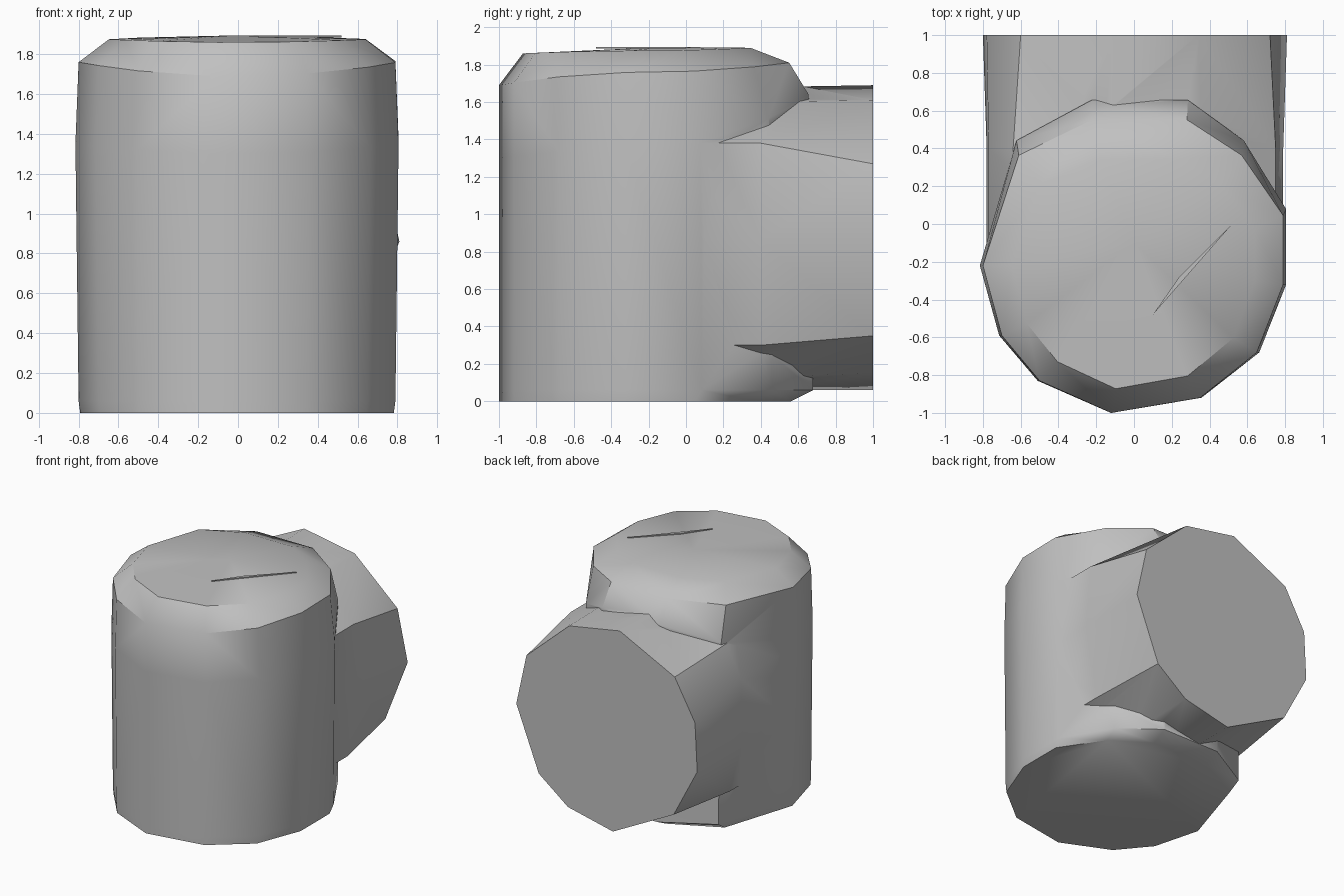
import bpy, bmesh, math
from mathutils import Vector

cube = bpy.data.objects.get("Cube")
if cube:
    bpy.data.objects.remove(cube, do_unlink=True)

# Single plain grey material
grey = bpy.data.materials.new("plain grey")
grey.use_nodes = True
colour = (0.53, 0.53, 0.53, 1)
grey.diffuse_color = colour
grey.node_tree.nodes["Principled BSDF"].inputs["Base Color"].default_value = colour


def loft(name, rings, end_peak=None):
    """Skin matching closed rings; close the ends flat, or the last with a fan."""
    bm = bmesh.new()
    loops = [[bm.verts.new(p) for p in ring] for ring in rings]
    count = len(loops[0])
    for low, high in zip(loops, loops[1:]):
        for i in range(count):
            j = (i + 1) % count
            bm.faces.new((low[i], low[j], high[j], high[i]))
    # Keep warped side quads solid for the union
    bmesh.ops.triangulate(bm, faces=bm.faces[:])
    bm.faces.new(loops[0])
    if end_peak is None:
        bm.faces.new(loops[-1])
    else:
        tip = bm.verts.new(end_peak)
        for i in range(count):
            bm.faces.new((loops[-1][i], loops[-1][(i + 1) % count], tip))
    bmesh.ops.recalc_face_normals(bm, faces=bm.faces)
    mesh = bpy.data.meshes.new(name)
    bm.to_mesh(mesh)
    bm.free()
    mesh.materials.append(grey)
    obj = bpy.data.objects.new(name, mesh)
    bpy.context.collection.objects.link(obj)
    return obj


# Upright body: one uneven outline, reshaped at each level
outline = [(-.8, -.22), (-.7, -.59), (-.5, -.83), (-.12, -1), (.35, -.92),
           (.65, -.68), (.79, -.32), (.79, .06), (.57, .4), (.28, .6),
           (-.22, .6), (-.61, .4)]
middle_y = -.2


def level(width, front, back, front_z, side_z, back_z):
    ring = []
    for x, y in outline:
        depth = y - middle_y
        scale = front if depth < 0 else back
        t = min(1, abs(depth) / .8) ** 2
        z = side_z + ((front_z if depth < 0 else back_z) - side_z) * t
        ring.append(Vector((x * width, middle_y + depth * scale, z)))
    return ring


body = loft("upright_body", [
    level(.99, 1, .95, 0, 0, 0),
    level(1, 1, 1.1, .06, .06, .06),
    level(1.02, 1, 1.07, 1.3, 1.35, 1.64),
    level(1, 1, .94, 1.69, 1.76, 1.81),
    level(.81, .84, .68, 1.86, 1.875, 1.89),
], end_peak=(0, -.1, 1.895))

# Back branch: uneven pipe whose inner end fills out to meet the body flush
open_end = [(.34, 1.61), (-.11, 1.69), (-.6, 1.45), (-.78, 1.13), (-.8, .74),
            (-.59, .34), (-.05, .06), (.35, .15), (.61, .35), (.81, .86), (.72, 1.27)]
root = [(.36, 1.6), (-.11, 1.68), (-.64, 1.5), (-.77, 1.25), (-.78, .74),
        (-.67, .32), (-.05, .06), (.35, .13), (.69, .3), (.79, .86), (.75, 1.38)]
branch = loft("back_branch", [
    [Vector((x, y, z)) for x, z in section]
    for y, section in ((-.15, root), (.4, root), (1, open_end))
])

# Join the branch into the body
join = body.modifiers.new("join branch", "BOOLEAN")
join.operation = "UNION"
join.solver = "EXACT"
join.object = branch
bpy.ops.object.select_all(action="DESELECT")
body.select_set(True)
bpy.context.view_layer.objects.active = body
bpy.ops.object.modifier_apply(modifier=join.name)
bpy.data.objects.remove(branch, do_unlink=True)
bpy.ops.object.shade_smooth_by_angle(angle=math.radians(40))

# Thin raised sliver across the top
sliver = [(.1, -.48), (.52, 0), (.24, -.28)]
loft("top_sliver", [[Vector((x, y, z)) for x, y in sliver] for z in (1.885, 1.893)])
